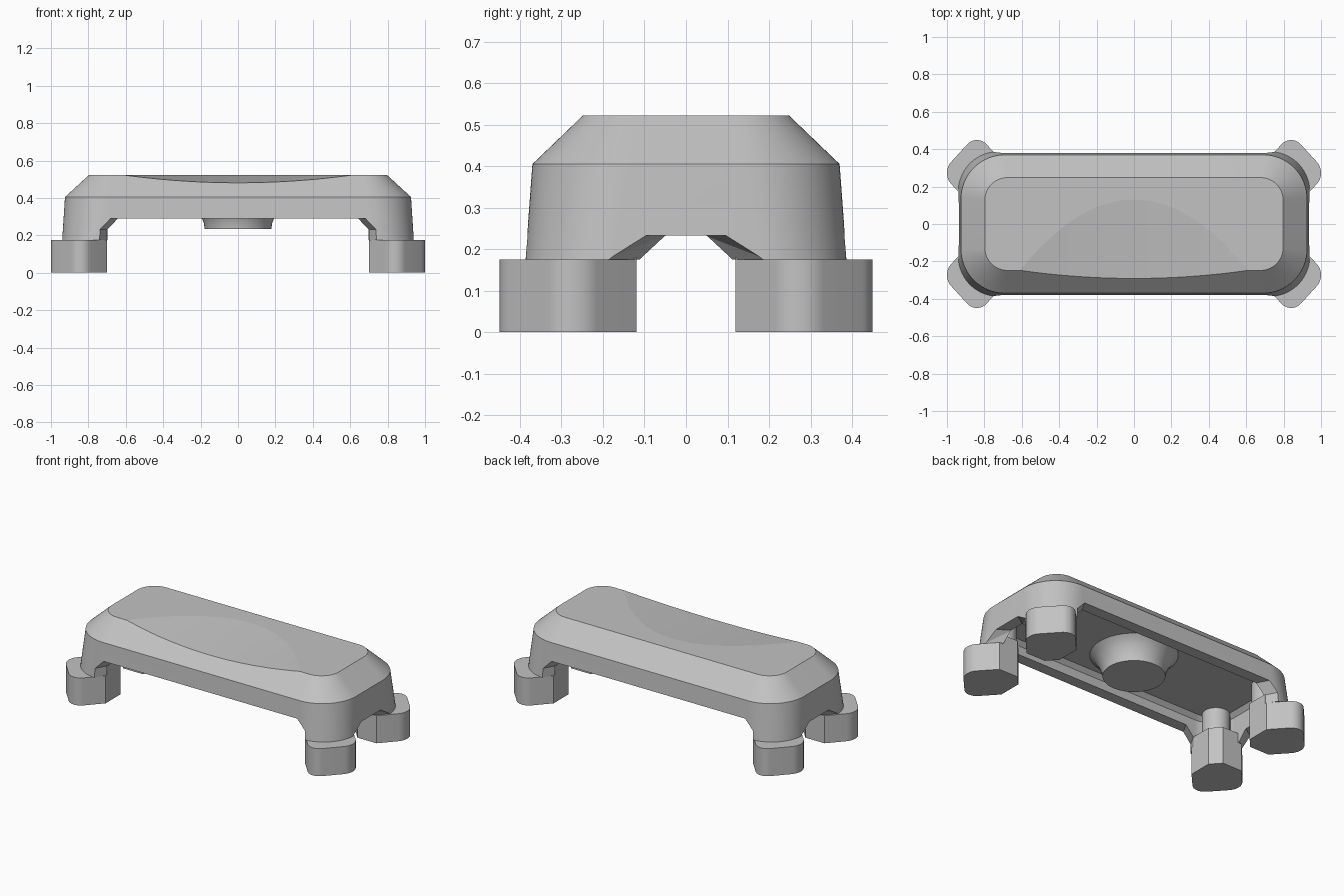
import bpy, bmesh, math

cube = bpy.data.objects.get("Cube")
if cube:
    bpy.data.objects.remove(cube, do_unlink=True)

grey = bpy.data.materials.new("plain grey")
grey.use_nodes = True
tone = (0.54, 0.54, 0.54, 1)
grey.diffuse_color = tone
grey.node_tree.nodes["Principled BSDF"].inputs["Base Color"].default_value = tone


def finish(name, bm):
    bmesh.ops.recalc_face_normals(bm, faces=bm.faces)
    mesh = bpy.data.meshes.new(name)
    bm.to_mesh(mesh)
    bm.free()
    obj = bpy.data.objects.new(name, mesh)
    bpy.context.collection.objects.link(obj)
    mesh.materials.append(grey)
    return obj


def select(obj):
    bpy.ops.object.select_all(action='DESELECT')
    obj.select_set(True)
    bpy.context.view_layer.objects.active = obj


def smooth(obj, degrees=25):
    select(obj)
    bpy.ops.object.shade_smooth_by_angle(angle=math.radians(degrees))


def loft(name, rings):
    """Skin a stack of equal-length closed rings and cap both ends."""
    bm = bmesh.new()
    loops = [[bm.verts.new(p) for p in ring] for ring in rings]
    n = len(loops[0])
    for a, b in zip(loops, loops[1:]):
        for i in range(n):
            j = (i + 1) % n
            bm.faces.new((a[i], a[j], b[j], b[i]))
    bm.faces.new(loops[0])
    bm.faces.new(loops[-1])
    return finish(name, bm)


def rounded_ring(hx, hy, r, z, steps=24):
    pts = []
    for q, (sx, sy) in enumerate([(1, 1), (-1, 1), (-1, -1), (1, -1)]):
        for i in range(steps + 1):
            a = math.pi / 2 * (q + i / steps)
            pts.append((sx * (hx - r) + r * math.cos(a),
                        sy * (hy - r) + r * math.sin(a), z))
    return pts


def hull(name, points):
    bm = bmesh.new()
    for p in points:
        bm.verts.new(p)
    bmesh.ops.convex_hull(bm, input=bm.verts)
    return finish(name, bm)


def cut(target, cutter):
    cutter.hide_render = True
    mod = target.modifiers.new("cut", 'BOOLEAN')
    mod.operation = 'DIFFERENCE'
    mod.solver = 'EXACT'
    mod.object = cutter
    select(target)
    bpy.ops.object.modifier_apply(modifier=mod.name)
    bpy.data.objects.remove(cutter, do_unlink=True)


# Body shell with sloping shoulders, hollow underneath
body = loft("body_shell", [
    rounded_ring(0.94, 0.387, 0.215, 0.175),
    rounded_ring(0.925, 0.37, 0.235, 0.405),
    rounded_ring(0.797, 0.248, 0.12, 0.522)])
cut(body, loft("cavity", [
    rounded_ring(0.87, 0.315, 0.16, 0.1),
    rounded_ring(0.86, 0.305, 0.16, 0.345),
    rounded_ring(0.835, 0.28, 0.135, 0.37)]))

# Openings between the legs, narrowing inward
long_outer = [(0.745, 0.1), (0.745, 0.232), (0.69, 0.291)]
end_outer = [(0.195, 0.1), (0.195, 0.175), (0.105, 0.233)]
end_inner = [(0.105, 0.1), (0.105, 0.175), (0.045, 0.233)]
for s in (-1, 1):
    cut(body, hull("long_opening", [
        (m * (x - d), s * y, z) for m in (-1, 1) for x, z in long_outer
        for y, d in ((0.395, 0), (0.305, 0.05))]))
    cut(body, hull("end_opening", [
        (s * x, m * y, z) for m in (-1, 1)
        for x, prof in ((0.95, end_outer), (0.86, end_inner)) for y, z in prof]))

# Shallow scoop on the front half of the top
scoop = []
for y in (-0.6, 0.4):
    base = 0.522 + (y - 0.13) * 0.098
    arc = [(i / 40, y, base + 0.1 * (i / 40) ** 2) for i in range(-32, 33)]
    scoop.append(arc + [(0.8, y, 0.9), (-0.8, y, 0.9)])
cut(body, loft("scoop", scoop))
smooth(body, 5)


def circle(r, z, x=0, y=0, n=48):
    return [(x + r * math.cos(2 * math.pi * i / n),
             y + r * math.sin(2 * math.pi * i / n), z) for i in range(n)]


# Flared round boss under the middle
smooth(loft("under_boss", [circle(r, z) for r, z in (
    (0.178, 0.233), (0.182, 0.262), (0.192, 0.29), (0.206, 0.32),
    (0.227, 0.35), (0.25, 0.37), (0.25, 0.38))]))


# Feet: diagonal lobes, rounded outside with a clipped square corner inside
def foot_outline():
    r, end, half = 0.075, 0.121, 0.135
    right = [(-0.172, 0.04), (-0.077, half)]
    for i in range(13):
        a = math.pi / 2 * (1 - i / 12)
        right.append((end - r + r * math.cos(a), half - r + r * math.sin(a)))
    return right + [(u, -p) for u, p in reversed(right)]


def place(outline, sx, sy, z):
    k = math.sqrt(0.5)
    return [(sx * (0.85 + (u - p) * k),
             sy * (0.284 + (u + p) * k * 1.1), z) for u, p in outline]


inner = [(-0.172, 0.04), (-0.085, 0.127), (-0.05, 0.11),
         (-0.05, -0.11), (-0.085, -0.127), (-0.172, -0.04)]
for sx, side in ((1, "left"), (-1, "right")):
    for sy, end in ((-1, "front"), (1, "back")):
        label = end + "_" + side
        smooth(loft(label + "_foot", [place(foot_outline(), sx, sy, z)
                                      for z in (0, 0.175)]))
        # Inner root of the foot and the round post inside the shell
        smooth(loft(label + "_foot_root", [place(inner, sx, sy, z)
                                           for z in (0.17, 0.235)]))
        smooth(loft(label + "_post", [circle(0.08, z, sx * 0.787, sy * 0.217)
                                      for z in (0.2, 0.38)]))
